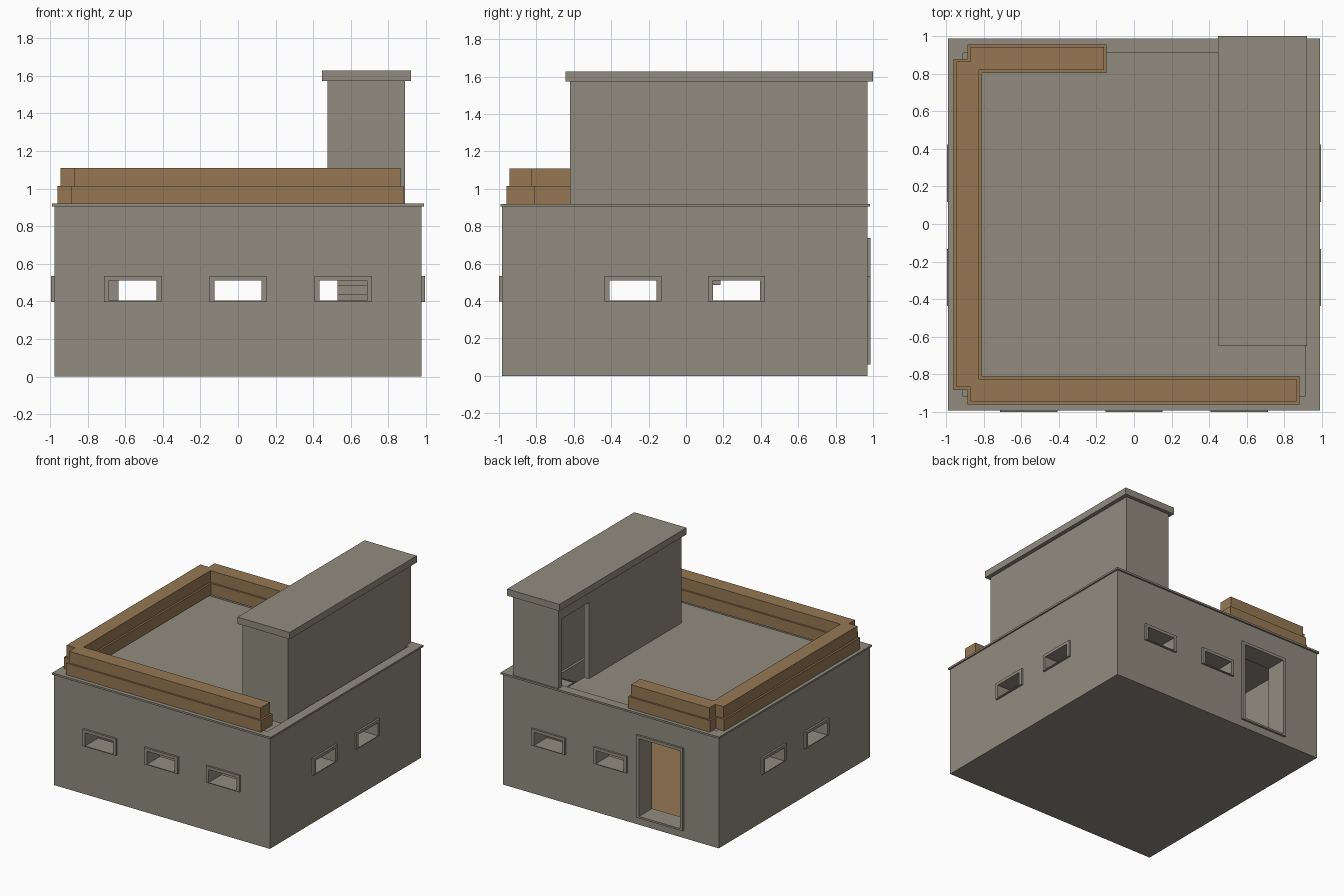
import bpy

if "Cube" in bpy.data.objects:
    bpy.data.objects.remove(bpy.data.objects["Cube"], do_unlink=True)


def material(name, color):
    m = bpy.data.materials.new(name)
    m.use_nodes = True
    m.diffuse_color = (*color, 1)
    bsdf = next(n for n in m.node_tree.nodes if n.type == "BSDF_PRINCIPLED")
    bsdf.inputs["Base Color"].default_value = (*color, 1)
    bsdf.inputs["Roughness"].default_value = 0.9
    return m


concrete = material("concrete_grey", (0.285, 0.262, 0.213))
timber = material("timber_brown", (0.305, 0.187, 0.087))


def box(name, x, y, z, mat=concrete):
    """Axis-aligned box from (low, high) ranges."""
    bpy.ops.mesh.primitive_cube_add(size=1)
    ob = bpy.context.object
    ob.name = ob.data.name = name
    for v in ob.data.vertices:
        v.co = [r[0] if c < 0 else r[1] for c, r in zip(v.co, (x, y, z))]
    ob.data.materials.append(mat)
    return ob


def cut(ob, *ranges):
    """Subtract a box from an object."""
    cutter = box("cutter", *ranges)
    cutter.hide_render = True
    mod = ob.modifiers.new("cut", "BOOLEAN")
    mod.operation = "DIFFERENCE"
    mod.solver = "EXACT"
    mod.object = cutter
    bpy.context.view_layer.objects.active = ob
    bpy.ops.object.modifier_apply(modifier=mod.name)
    bpy.data.objects.remove(cutter, do_unlink=True)


# Main block, hollow inside
WX, FRONT, BACK = 0.977, -0.983, 0.971
WALL, DECK, LIP = 0.155, 0.85, 0.905
body = box("main_block", (-WX, WX), (FRONT, BACK), (0, LIP))
room = ((-WX + WALL, WX - WALL), (FRONT + WALL, BACK - WALL))
cut(body, *room, (0.06, 0.79))
box("floor", *room, (0.055, 0.068), timber)


def opening(name, side, center, half, z0, z1, sill):
    """Framed hole through one wall; side is front, back, left or right."""
    wall = {"front": FRONT, "back": BACK, "left": WX, "right": -WX}[side]
    out = 1 if wall > 0 else -1
    depth = sorted((wall - out * 0.01, wall + out * 0.016))
    through = sorted((wall - out * (WALL + 0.03), wall + out * 0.1))
    outer = (center - half, center + half)
    inner = (center - half + 0.026, center + half - 0.026)
    along_x = side in ("front", "back")

    def order(a, d):
        return (a, d) if along_x else (d, a)

    hole = (*order(inner, through), (z0 + sill, z1 - 0.024))
    frame = box(name, *order(outer, depth), (z0, z1))
    cut(frame, *hole)
    cut(body, *hole)


# Window slits on every side and the rear door
for side, centers in (("front", (-0.56, 0, 0.56)), ("back", (0, 0.56)),
                      ("left", (-0.284, 0.27)), ("right", (-0.284, 0.27))):
    for i, c in enumerate(centers):
        opening(f"{side}_window_frame_{i + 1}", side, c, 0.152, 0.398, 0.535, 0.006)
opening("rear_door_frame", "back", -0.45, 0.211, 0.062, 0.737, 0.015)

# Sunken roof deck inside a low wall with a thin coping, pierced by the stairwell
coping = box("roof_coping", (-0.989, 0.989), (-0.992, 0.985), (LIP, 0.92))
shaft = ((0.52, 0.842), (-0.575, 0.926))
for part in (body, coping):
    cut(part, (-0.91, 0.91), (-0.916, 0.908), (DECK, 1))
    cut(part, *shaft, (DECK, 1))
cut(body, shaft[0], (-0.575, 0.78), (0.75, 1))

# Stair house with its side doorway and overhanging cap
tower = box("stair_house", (0.475, 0.887), (-0.62, BACK), (DECK, 1.58))
cut(tower, *shaft, (0.8, 1.54))
cut(tower, (0.4, 0.6), (0.575, 0.926), (0.8, 1.475))
box("stair_house_cap", (0.447, 0.92), (-0.645, 1.0), (1.573, 1.628))

# Open stair climbing toward the back, up to deck level
STEPS, RUN, RISE = 17, 0.085, 0.0455
for i in range(STEPS):
    y, z = 0.78 - (STEPS - i) * RUN, DECK - (STEPS - i) * RISE
    box(f"stair_tread_{i + 1}", (0.53, 0.821), (y, y + RUN), (z, z + RISE))

# Two-tier timber parapet: each upper beam is inset from the lower
beams = {"right": ((-0.96, -0.808), (-0.882, 0.878)),
         "front": ((-0.885, 0.88), (-0.96, -0.808)),
         "back": ((-0.885, -0.145), (0.803, 0.955))}
for name, (x, y) in beams.items():
    for tier, inset, z in (("lower", 0, (0.92, 1.015)), ("upper", 0.015, (1.015, 1.11))):
        box(f"{name}_{tier}_beam", (x[0] + inset, x[1] - inset),
            (y[0] + inset, y[1] - inset), z, timber)
